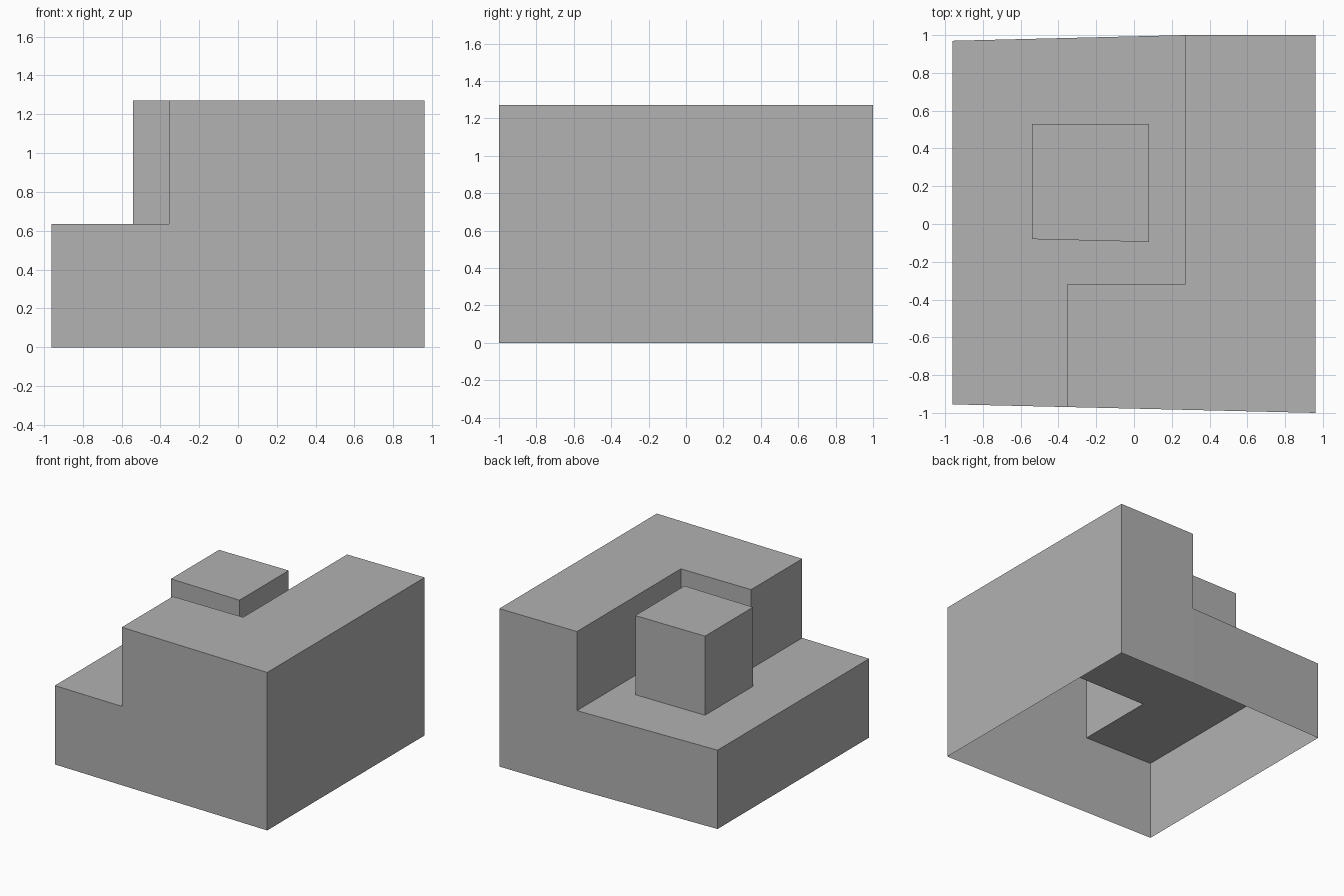
import bpy
import bmesh

DECK, TOP = 0.634, 1.27

cube = bpy.data.objects.get("Cube")
if cube:
    bpy.data.objects.remove(cube, do_unlink=True)

grey = bpy.data.materials.new("plain_grey")
grey.use_nodes = True
colour = (0.445, 0.445, 0.445, 1)
grey.diffuse_color = colour
grey.node_tree.nodes["Principled BSDF"].inputs["Base Color"].default_value = colour


def walls(bm, plan, low, high):
    """Vertical faces along a closed counter-clockwise plan."""
    for (ax, ay), (bx, by) in zip(plan, plan[1:] + plan[:1]):
        corners = [(ax, ay, low), (bx, by, low), (bx, by, high), (ax, ay, high)]
        bm.faces.new([bm.verts.new(c) for c in corners])


def cap(bm, plan, height):
    """Flat upward face over a plan."""
    bm.faces.new([bm.verts.new((x, y, height)) for x, y in plan])


def finish(bm, name):
    bmesh.ops.remove_doubles(bm, verts=bm.verts, dist=0.0005)
    mesh = bpy.data.meshes.new(name)
    bm.to_mesh(mesh)
    bm.free()
    mesh.materials.append(grey)
    bpy.context.collection.objects.link(bpy.data.objects.new(name, mesh))


# Plan corners of the slightly tapered footprint and the L-shaped step
front_left, back_left = (0.96, -1.0), (0.96, 1.0)
front_right, back_right = (-0.96, -0.955), (-0.96, 0.97)
step_back, step_front = (0.27, 1.0), (-0.355, -0.969)
inner_corner, outer_corner = (0.27, -0.32), (-0.355, -0.32)

# Hollow stepped body, open underneath
footprint = [front_left, back_left, step_back, back_right, front_right, step_front]
upper = [front_left, back_left, step_back, inner_corner, outer_corner, step_front]
deck = [step_back, back_right, front_right, step_front, outer_corner, inner_corner]
body = bmesh.new()
walls(body, footprint, 0, DECK)
walls(body, upper, DECK, TOP)
cap(body, deck, DECK)
cap(body, upper, TOP)
finish(body, "stepped_body")

# Free-standing block on the lower deck
block_plan = [(0.08, -0.095), (0.08, 0.53), (-0.54, 0.53), (-0.54, -0.08)]
block = bmesh.new()
walls(block, block_plan, DECK, TOP)
cap(block, block_plan, TOP)
finish(block, "deck_block")
